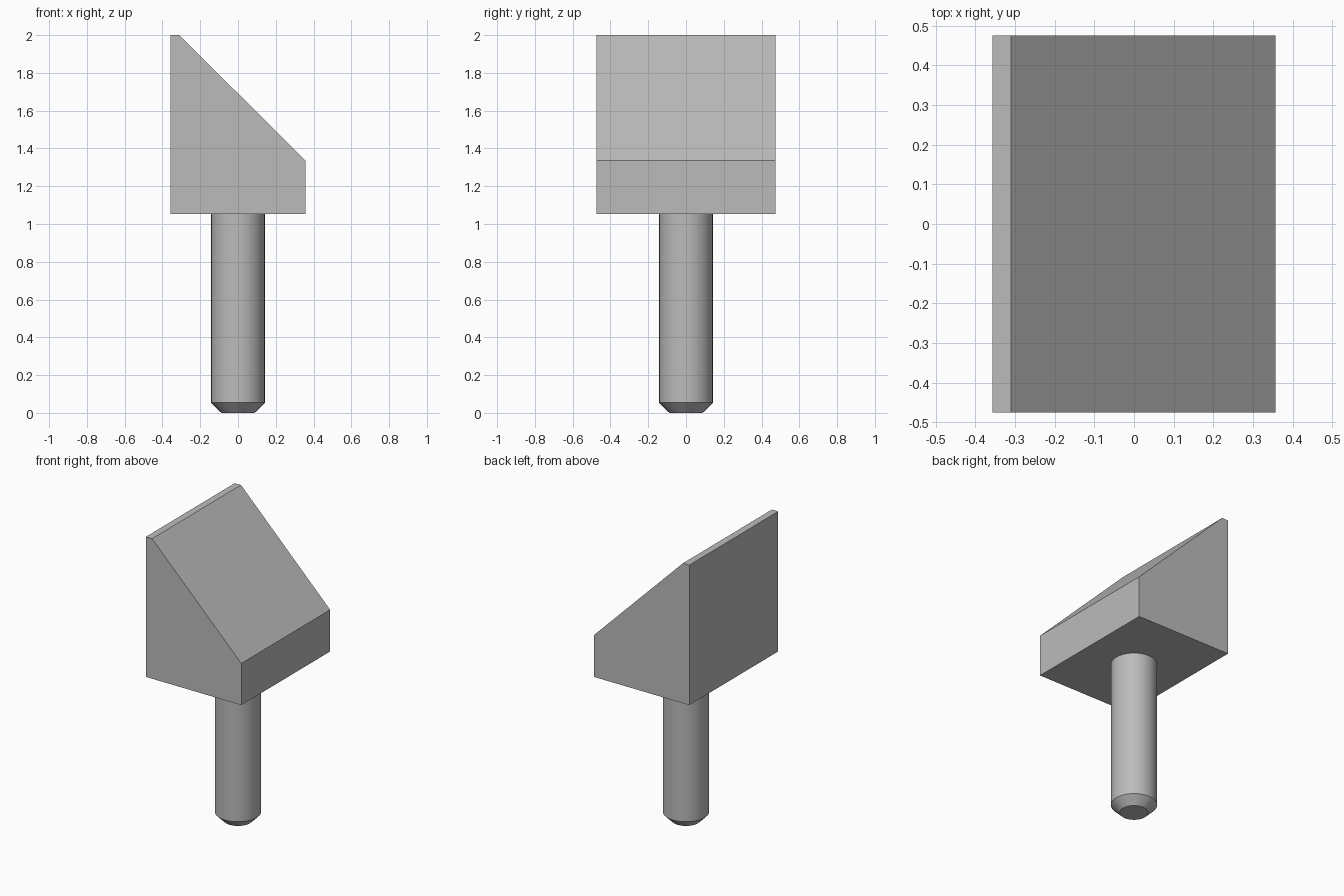
import bpy
import bmesh
import math

default = bpy.data.objects.get("Cube")
if default:
    bpy.data.objects.remove(default, do_unlink=True)

HEAD_BOTTOM = 1.053

steel = bpy.data.materials.new("plain_grey")
steel.use_nodes = True
grey = (0.5, 0.5, 0.5, 1.0)
steel.diffuse_color = grey
steel.node_tree.nodes["Principled BSDF"].inputs["Base Color"].default_value = grey


def make_object(name, bm):
    bmesh.ops.recalc_face_normals(bm, faces=bm.faces)
    mesh = bpy.data.meshes.new(name)
    bm.to_mesh(mesh)
    bm.free()
    mesh.materials.append(steel)
    obj = bpy.data.objects.new(name, mesh)
    bpy.context.collection.objects.link(obj)
    return obj


# Wedge head: side profile in x and z, extruded along y
half_x, half_y = 0.357, 0.475
profile = [(-half_x, HEAD_BOTTOM), (half_x, HEAD_BOTTOM), (half_x, 1.335),
           (-0.31, 2.0), (-half_x, 2.0)]
bm = bmesh.new()
face = bm.faces.new([bm.verts.new((x, -half_y, z)) for x, z in profile])
extruded = bmesh.ops.extrude_face_region(bm, geom=[face])["geom"]
bmesh.ops.translate(bm, vec=(0, 2 * half_y, 0),
                    verts=[v for v in extruded if isinstance(v, bmesh.types.BMVert)])
make_object("wedge_head", bm)

# Round pin: a cylinder whose lower rim is chamfered
radius, chamfer = 0.142, 0.054
bm = bmesh.new()
bmesh.ops.create_cone(bm, cap_ends=True, segments=64, radius1=radius,
                      radius2=radius, depth=HEAD_BOTTOM)
bmesh.ops.translate(bm, vec=(0, 0, HEAD_BOTTOM / 2), verts=bm.verts)
rim = [e for e in bm.edges if all(v.co.z < 0.001 for v in e.verts)]
bmesh.ops.bevel(bm, geom=rim, offset=chamfer, segments=1, affect='EDGES')
pin = make_object("pin", bm)

bpy.ops.object.select_all(action='DESELECT')
pin.select_set(True)
bpy.context.view_layer.objects.active = pin
bpy.ops.object.shade_smooth_by_angle(angle=math.radians(30))
